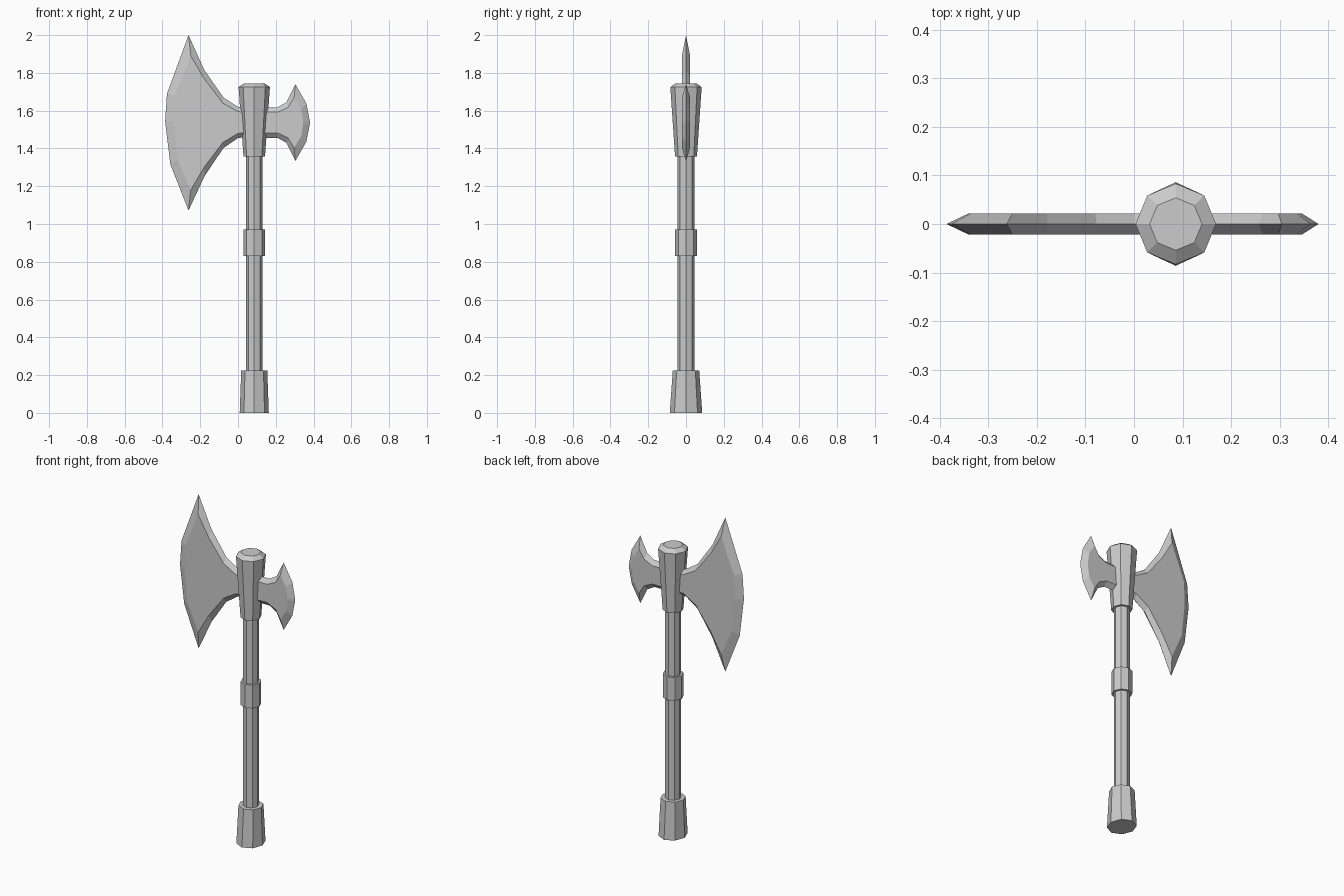
import bpy, bmesh
from math import cos, sin, pi

if "Cube" in bpy.data.objects:
    bpy.data.objects.remove(bpy.data.objects["Cube"])

AXIS_X = 0.086      # centre line of the shaft
BLADE_Z = 1.537     # mirror height of the blades
HALF_T = 0.022      # half thickness of the blades


def finish(name, bm):
    bmesh.ops.recalc_face_normals(bm, faces=bm.faces)
    me = bpy.data.meshes.new(name)
    bm.to_mesh(me)
    bm.free()
    ob = bpy.data.objects.new(name, me)
    bpy.context.collection.objects.link(ob)
    return ob


def octagon_stack(name, rings):
    """Eight-sided part from (x radius, y radius, z) rings, capped at both ends."""
    bm = bmesh.new()
    loops = [[bm.verts.new((AXIS_X + rx * cos(i * pi / 4), ry * sin(i * pi / 4), z))
              for i in range(8)] for rx, ry, z in rings]
    for a, b in zip(loops, loops[1:]):
        for i in range(8):
            j = (i + 1) % 8
            bm.faces.new((a[i], a[j], b[j], b[i]))
    bm.faces.new(loops[0])
    bm.faces.new(loops[-1])
    return finish(name, bm)


def blade(name, pts):
    """Sharp outline at y = 0 joined to flat cheeks; pts are (x, z, cheek x, cheek z)."""
    bm = bmesh.new()
    rim = [bm.verts.new((x, 0, z)) for x, z, _, _ in pts]
    n = len(pts)
    for y in (-HALF_T, HALF_T):
        cheek = [bm.verts.new((x, y, z)) for _, _, x, z in pts]
        bm.faces.new(cheek)
        for i in range(n):
            j = (i + 1) % n
            bm.faces.new((rim[i], rim[j], cheek[j], cheek[i]))
    return finish(name, bm)


def mirrored(half):
    """Reflect the upper half of a profile below the blade centre."""
    low = [(x, 2 * BLADE_Z - z, u, 2 * BLADE_Z - w) for x, z, u, w in reversed(half)]
    return half + low


# Shaft, grip collar, pommel and axe head socket
octagon_stack("shaft", [(0.044, 0.044, 0.1), (0.044, 0.044, 1.45)])
octagon_stack("collar", [(0.057, 0.057, 0.83), (0.057, 0.057, 0.97)])
octagon_stack("pommel", [(0.077, 0.086, 0), (0.069, 0.07, 0.225)])
octagon_stack("socket", [(0.057, 0.058, 1.357), (0.083, 0.083, 1.725),
                         (0.054, 0.054, 1.745)])

# Large crescent blade, from the socket over the top tip and round the edge
blade("large_blade", [
    (0.08, 1.61, 0.08, 1.59), (0.0, 1.62, 0.0, 1.595),
    (-0.077, 1.67, -0.08, 1.64), (-0.178, 1.815, -0.18, 1.77),
    (-0.262, 2.0, -0.25, 1.89),
    (-0.376, 1.69, -0.335, 1.68), (-0.386, 1.544, -0.34, 1.54),
    (-0.358, 1.315, -0.32, 1.34),
    (-0.262, 1.072, -0.25, 1.18),
    (-0.175, 1.257, -0.18, 1.30), (-0.077, 1.402, -0.08, 1.432),
    (0.0, 1.455, 0.0, 1.48), (0.08, 1.465, 0.08, 1.485),
])

# Small rear blade
blade("small_blade", mirrored([
    (0.09, 1.618, 0.09, 1.592), (0.21, 1.618, 0.21, 1.592),
    (0.257, 1.645, 0.265, 1.618), (0.304, 1.74, 0.297, 1.67),
    (0.362, 1.638, 0.335, 1.61), (0.380, 1.545, 0.345, 1.545),
]))
